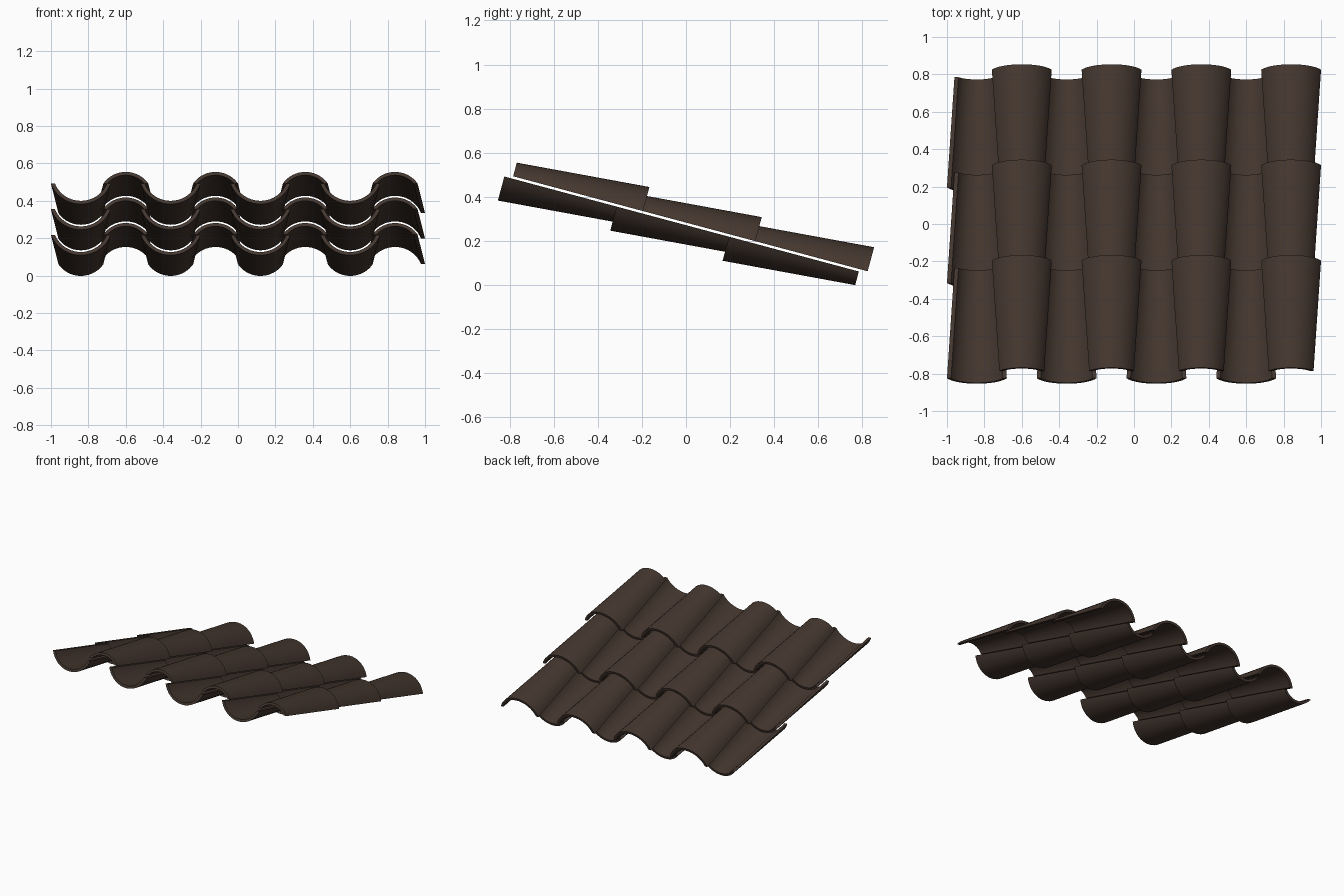
import bpy, bmesh, math
from mathutils import Matrix

if "Cube" in bpy.data.objects:
    bpy.data.objects.remove(bpy.data.objects["Cube"])

PITCH = math.radians(15)      # roof slope, falling towards +y
LENGTH, STEP = 0.61, 0.528    # tile length and row spacing along the slope
THICK, SEGMENTS = 0.018, 20

clay = bpy.data.materials.new("dark_brown_clay")
clay.use_nodes = True
clay.diffuse_color = (0.06, 0.039, 0.029, 1)
clay.node_tree.nodes["Principled BSDF"].inputs["Base Color"].default_value = clay.diffuse_color


def arc(half_width, height, y):
    """Points of a shallow arch standing on z = 0."""
    r = (half_width ** 2 + height ** 2) / (2 * height)
    sweep = math.asin(half_width / r)
    angles = [sweep * (2 * i / SEGMENTS - 1) for i in range(SEGMENTS + 1)]
    return [(r * math.sin(a), y, height - r + r * math.cos(a)) for a in angles]


def tile_mesh():
    """Tapered barrel tile: narrow at -y, wide at +y."""
    bm = bmesh.new()
    rings = []
    for w, h, y in ((0.12, 0.064, -LENGTH / 2), (0.16, 0.113, LENGTH / 2)):
        loop = arc(w, h, y) + arc(w - 1.2 * THICK, h - THICK, y)[::-1]
        rings.append([bm.verts.new(p) for p in loop])
    narrow, wide = rings
    n = len(narrow)
    # outer skin, inner skin and the two long edges
    for i in range(n):
        j = (i + 1) % n
        bm.faces.new((narrow[i], narrow[j], wide[j], wide[i]))
    # end rims
    for ring in rings:
        for i in range(SEGMENTS):
            bm.faces.new((ring[i], ring[i + 1], ring[n - 2 - i], ring[n - 1 - i]))
    bmesh.ops.recalc_face_normals(bm, faces=bm.faces)
    mesh = bpy.data.meshes.new("barrel_tile")
    bm.to_mesh(mesh)
    bm.free()
    mesh.materials.append(clay)
    return mesh


mesh = tile_mesh()
slope = Matrix.Rotation(-PITCH, 4, "X")
flip = Matrix.Rotation(math.pi, 4, "X")


def lay_tiles(name, first_x, mid_y, mid_z, turn):
    """Four columns of three overlapping tiles along the slope."""
    for col in range(4):
        for row in range(3):
            along = (row - 1) * STEP
            tile = bpy.data.objects.new(f"{name}_{col + 1}_{row + 1}", mesh)
            bpy.context.collection.objects.link(tile)
            tile.matrix_world = (Matrix.Translation((first_x + 0.48 * col, mid_y, mid_z))
                                 @ slope @ Matrix.Translation((0, along, 0)) @ turn)
            tile.select_set(True)
            bpy.context.view_layer.objects.active = tile


bpy.ops.object.select_all(action="DESELECT")
lay_tiles("cover_tile", -0.60, 0.02, 0.277, Matrix.Identity(4))
lay_tiles("pan_tile", -0.84, -0.02, 0.276, flip)

# smooth skins, crisp rims
bpy.ops.object.shade_smooth_by_angle(angle=math.radians(35))
